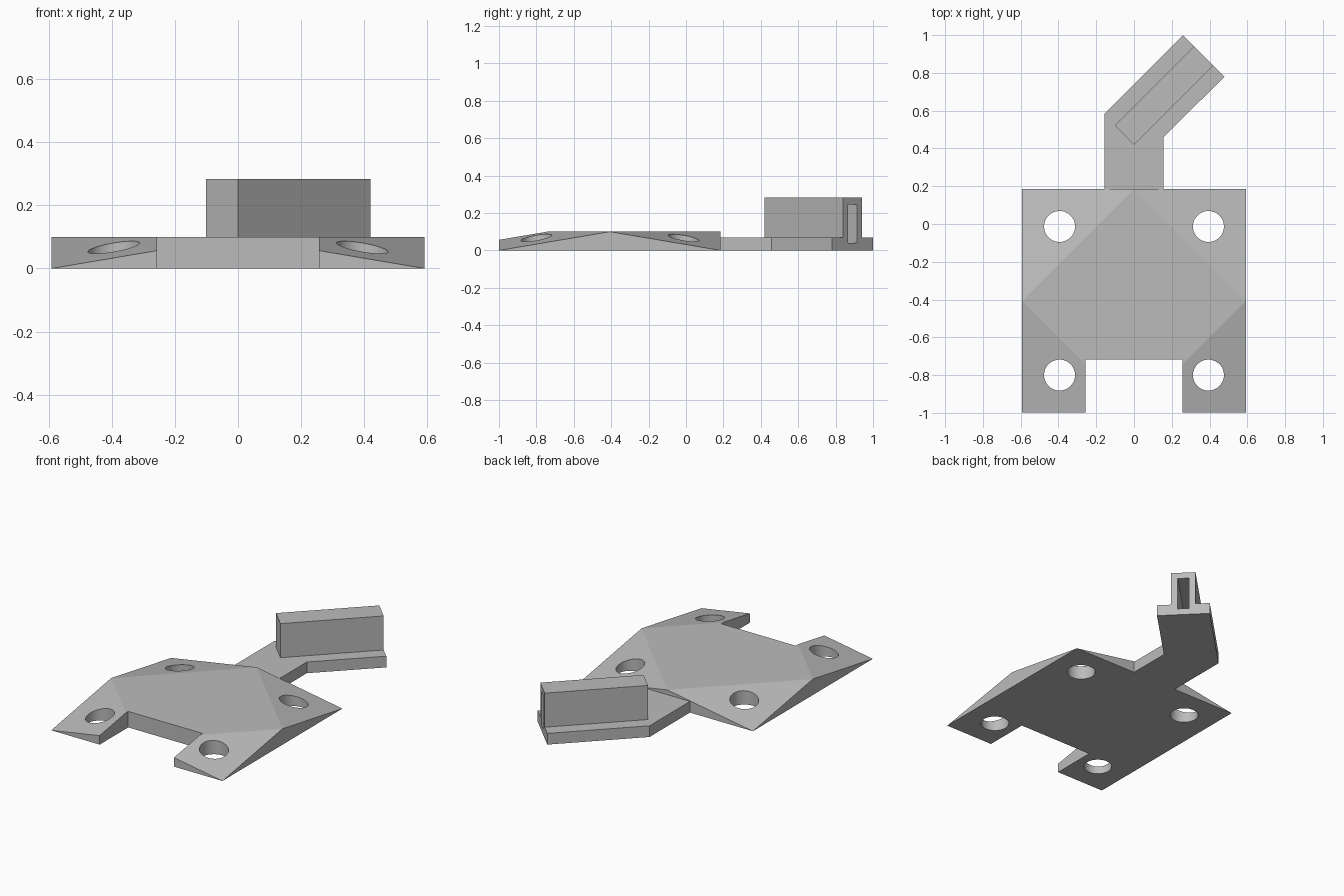
import bpy, bmesh, math
from mathutils import Vector

old = bpy.data.objects.get("Cube")
if old:
    bpy.data.objects.remove(old, do_unlink=True)

grey = bpy.data.materials.new("light_grey")
grey.use_nodes = True
grey.diffuse_color = (0.5, 0.5, 0.5, 1)
grey.node_tree.nodes["Principled BSDF"].inputs["Base Color"].default_value = (0.5, 0.5, 0.5, 1)


def add_object(name, bm):
    bmesh.ops.recalc_face_normals(bm, faces=bm.faces[:])
    mesh = bpy.data.meshes.new(name)
    bm.to_mesh(mesh)
    bm.free()
    mesh.materials.append(grey)
    obj = bpy.data.objects.new(name, mesh)
    bpy.context.collection.objects.link(obj)
    return obj


def prism(name, outline, z0, z1):
    bm = bmesh.new()
    face = bm.faces.new([bm.verts.new((x, y, z0)) for x, y in outline])
    ext = bmesh.ops.extrude_face_region(bm, geom=[face])
    top = [v for v in ext["geom"] if isinstance(v, bmesh.types.BMVert)]
    bmesh.ops.translate(bm, verts=top, vec=(0, 0, z1 - z0))
    return add_object(name, bm)


def combine(target, tool, operation):
    mod = target.modifiers.new("cut", "BOOLEAN")
    mod.operation, mod.object, mod.solver = operation, tool, "EXACT"
    bpy.context.view_layer.objects.active = target
    bpy.ops.object.modifier_apply(modifier=mod.name)
    bpy.data.objects.remove(tool, do_unlink=True)


# Base plate: square footprint rising to a flat diamond top
half, centre_y, plate_top = 0.592, -0.407, 0.1
bm = bmesh.new()
for k in range(4):
    a = k * math.pi / 2
    bm.verts.new((half * math.cos(a), centre_y + half * math.sin(a), plate_top))
    a += math.pi / 4
    r = half * math.sqrt(2)
    bm.verts.new((r * math.cos(a), centre_y + r * math.sin(a), 0))
bmesh.ops.convex_hull(bm, input=bm.verts[:])
bmesh.ops.dissolve_limit(bm, angle_limit=0.01, verts=bm.verts[:], edges=bm.edges[:])
plate = add_object("base_plate", bm)

# Front notch and four screw holes
notch = [(-0.257, -1.1), (0.257, -1.1), (0.257, -0.717), (-0.257, -0.717)]
combine(plate, prism("notch_cutter", notch, -0.1, 0.2), "DIFFERENCE")
for x in (-0.394, 0.394):
    for y in (-0.013, -0.8):
        ring = [(x + 0.082 * math.cos(i * math.pi / 24), y + 0.082 * math.sin(i * math.pi / 24))
                for i in range(48)]
        combine(plate, prism("hole_cutter", ring, -0.1, 0.2), "DIFFERENCE")

# Bent arm
arm = prism("bent_arm", [(-0.157, 0.185), (0.155, 0.185), (0.155, 0.458),
                         (0.479, 0.78), (0.259, 1.0), (-0.157, 0.584)], 0, 0.07)

# Upright rail along the arm, hollowed by a slot open at the tip
tip = Vector((0.369, 0.89))
along = Vector((1, 1)).normalized()
side = Vector((1, -1)).normalized()


def bar(name, width, back, front, z0, z1):
    w = side * width / 2
    a, b = tip - along * back, tip + along * front
    return prism(name, [a - w, a + w, b + w, b - w], z0, z1)


combine(arm, bar("rail", 0.143, 0.594, 0, 0.02, 0.283), "UNION")
combine(arm, bar("slot_cutter", 0.066, 0.55, 0.1, 0.04, 0.245), "DIFFERENCE")

# Smooth hole walls, keep every other edge sharp
for obj in (plate, arm):
    bpy.ops.object.select_all(action="DESELECT")
    obj.select_set(True)
    bpy.context.view_layer.objects.active = obj
    bpy.ops.object.shade_smooth_by_angle(angle=math.radians(8))
